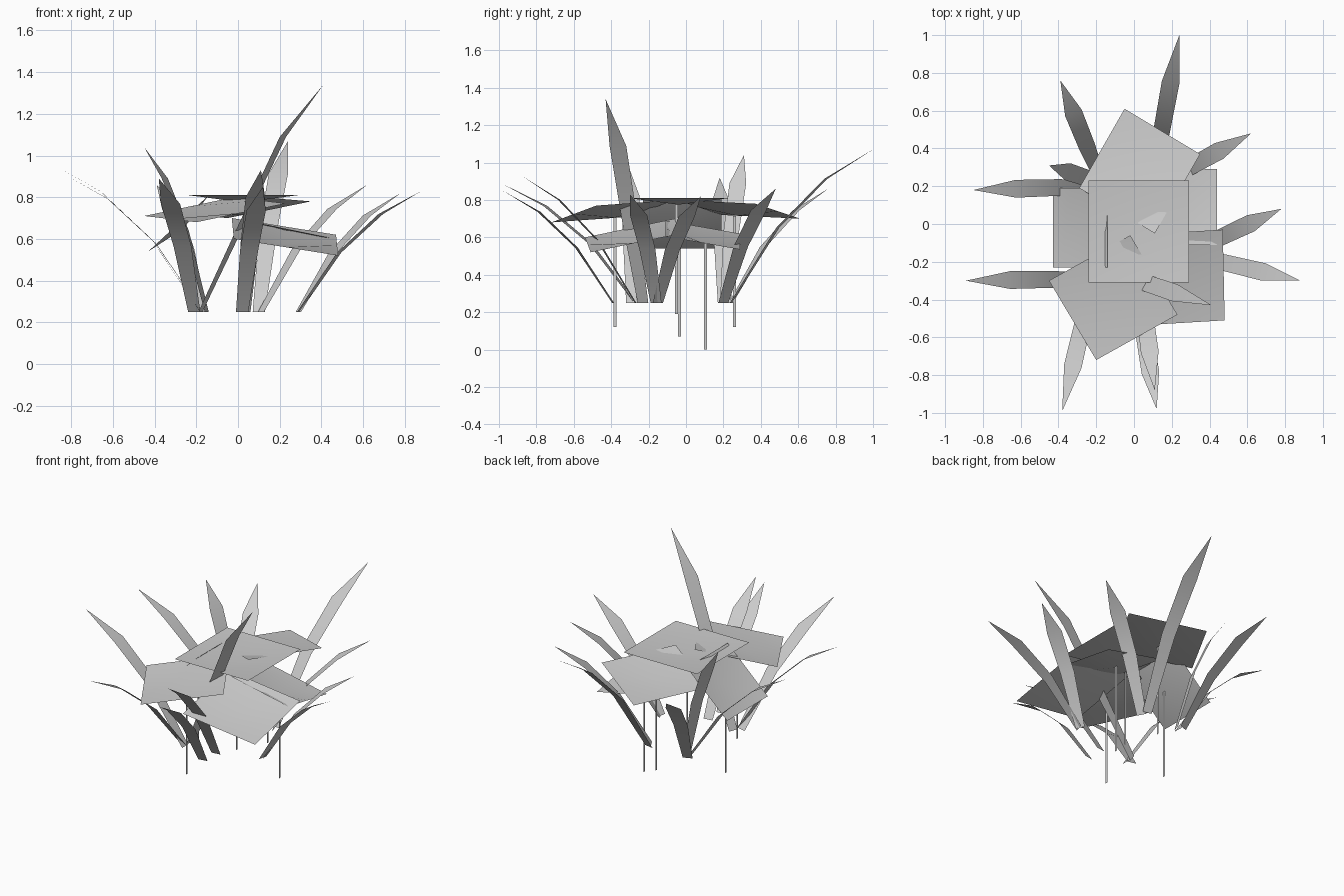
import bpy, bmesh
from mathutils import Vector

cube = bpy.data.objects.get("Cube")
if cube:
    bpy.data.objects.remove(cube)

grey = bpy.data.materials.new("plain_grey")
grey.use_nodes = True
grey.diffuse_color = (0.6, 0.6, 0.6, 1)
grey.node_tree.nodes["Principled BSDF"].inputs["Base Color"].default_value = (0.6, 0.6, 0.6, 1)


def make(name, rows, smooth=True):
    """Sheet of faces from rows of points."""
    bm = bmesh.new()
    grid = [[bm.verts.new(p) for p in row] for row in rows]
    for a, b in zip(grid, grid[1:]):
        for i in range(len(a) - 1):
            bm.faces.new((a[i], a[i + 1], b[i + 1], b[i]))
    bmesh.ops.remove_doubles(bm, verts=bm.verts, dist=0.0005)
    mesh = bpy.data.meshes.new(name)
    bm.to_mesh(mesh)
    bm.free()
    obj = bpy.data.objects.new(name, mesh)
    bpy.context.collection.objects.link(obj)
    mesh.materials.append(grey)
    for f in mesh.polygons:
        f.use_smooth = smooth
    return obj


def pad(name, a, b, d, sag=0.035):
    """Slightly dished square leaf from a corner and its two neighbours."""
    a, b, d = Vector(a), Vector(b), Vector(d)
    u, v = (b - a) / 2, (d - a) / 2
    n = u.cross(v).normalized()
    rows = [[a + u * i + v * j for i in range(3)] for j in range(3)]
    rows[1][1] -= n * sag
    make(name, rows)
    return rows[1][1]


def stem(name, top, bottom, y):
    """Flat upright ribbon below a pad."""
    w = 0.008
    make(name, [[(top.x, y - w, z), (top.x, y + w, z)] for z in (bottom, top.z)], False)


def blade(name, base, tip, rise=(0.49, 0.81)):
    """Arching grass blade, level across its width."""
    p, q = Vector((*base, 0.25)), Vector(tip)
    run = q - p
    side = Vector((-run.y, run.x, 0)).normalized()
    rows = []
    for s, z, w in zip((0, 0.33, 0.67, 1), (0, *rise, 1), (0.03, 0.044, 0.047, 0.0001)):
        c = Vector((p.x + run.x * s, p.y + run.y * s, p.z + run.z * z))
        rows.append([c - side * w, c + side * w])
    make(name, rows)


# Floating pads, with the stems that carry them
pads = {
    "top": ((-0.24, -0.31, 0.81), (0.29, -0.31, 0.81), (-0.24, 0.23, 0.81), 0.19, -0.05),
    "back": ((-0.29, 0.19, 0.72), (0.11, -0.05, 0.80), (-0.05, 0.61, 0.70), 0.12, 0.26),
    "front": ((-0.45, -0.30, 0.71), (-0.20, -0.72, 0.68), (-0.02, -0.06, 0.80), 0.12, -0.38),
    "right": ((-0.43, -0.23, 0.54), (-0.14, -0.23, 0.81), (-0.43, 0.19, 0.54), 0.07, -0.035),
    "left": ((0.03, -0.11, 0.69), (0.44, -0.11, 0.605), (0.03, 0.29, 0.62), 0.0, 0.105),
    "front_left": ((-0.02, -0.54, 0.60), (0.48, -0.51, 0.52), (-0.03, -0.06, 0.70), None, 0),
}
for name, (a, b, d, bottom, y) in pads.items():
    centre = pad(name + "_pad", a, b, d)
    if bottom is not None:
        stem(name + "_stem", centre, bottom, y)

# Ring of grass blades: base position, then tip
blades = [
    ((0.10, 0.24), (0.24, 1.00, 1.07)),
    ((0.11, 0.20), (0.62, 0.48, 0.86)),
    ((0.29, -0.15), (0.78, 0.08, 0.82)),
    ((0.29, -0.16), (0.88, -0.30, 0.83)),
    ((0.03, -0.27), (0.11, -0.88, 0.93)),
    ((0.02, -0.39), (0.12, -0.98, 0.85)),
    ((-0.21, -0.27), (-0.38, -0.99, 0.89)),
    ((-0.18, -0.29), (-0.89, -0.30, 0.96)),
    ((-0.17, 0.20), (-0.85, 0.18, 0.92)),
    ((-0.15, 0.21), (-0.45, 0.31, 1.04)),
    ((-0.18, 0.24), (-0.39, 0.76, 0.86)),
]
for i, (base, tip) in enumerate(blades, 1):
    blade(f"grass_blade_{i}", base, tip)
blade("tall_grass_blade", (-0.18, -0.23), (0.41, -0.43, 1.34), (0.38, 0.77))
